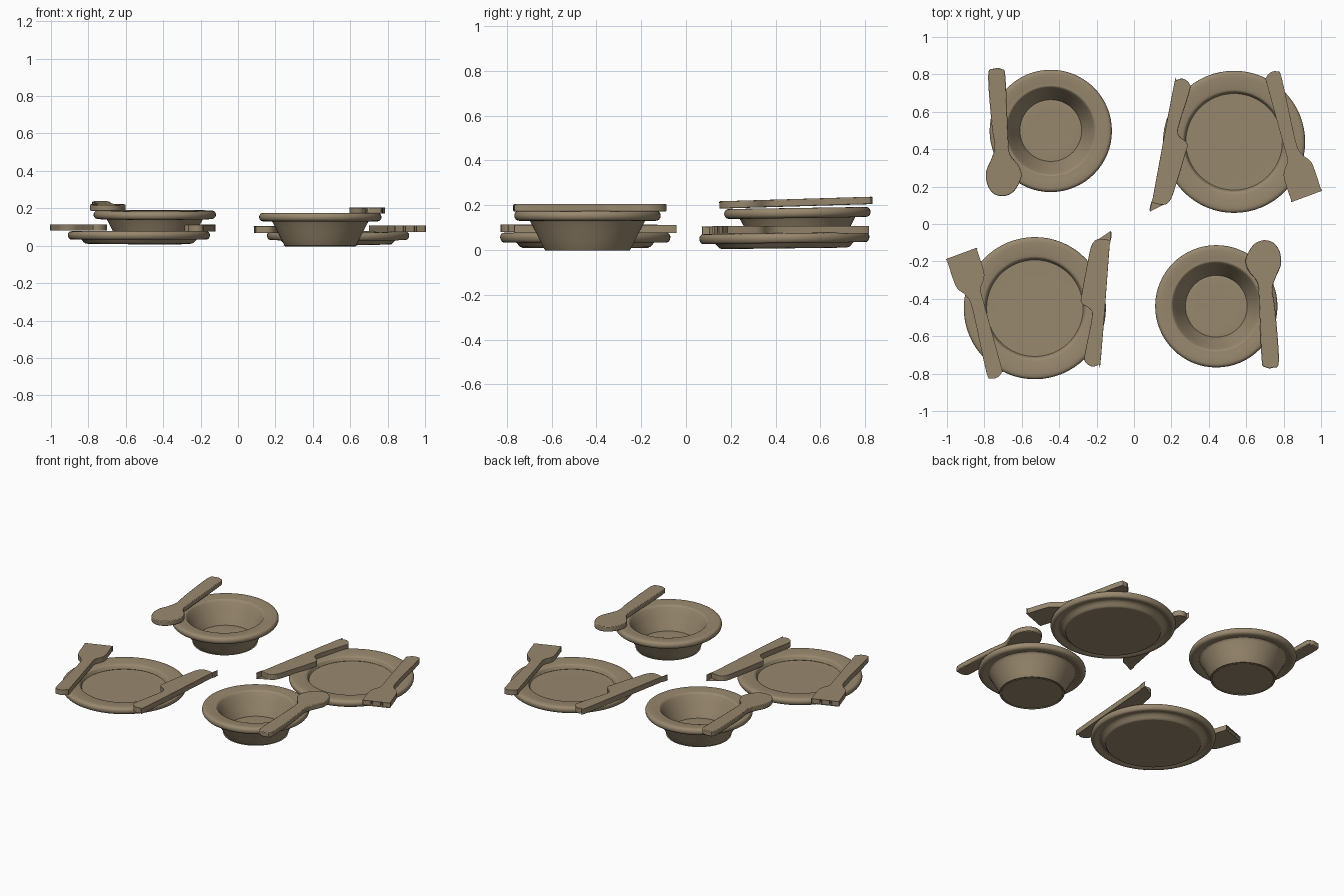
import bpy, bmesh, math
from mathutils import Vector

cube = bpy.data.objects.get("Cube")
if cube:
    bpy.data.objects.remove(cube, do_unlink=True)

COLOUR = (0.314, 0.246, 0.156, 1)
clay = bpy.data.materials.new("warm_tan")
clay.use_nodes = True
clay.diffuse_color = COLOUR
clay.node_tree.nodes["Principled BSDF"].inputs["Base Color"].default_value = COLOUR


def finish(bm, name, angle, bevel=0):
    bmesh.ops.recalc_face_normals(bm, faces=bm.faces)
    mesh = bpy.data.meshes.new(name)
    bm.to_mesh(mesh)
    bm.free()
    mesh.materials.append(clay)
    obj = bpy.data.objects.new(name, mesh)
    bpy.context.collection.objects.link(obj)
    if bevel:
        mod = obj.modifiers.new("soft_edges", "BEVEL")
        mod.width, mod.segments = bevel, 2
        mod.limit_method, mod.angle_limit = "ANGLE", math.radians(50)
    bpy.ops.object.select_all(action="DESELECT")
    obj.select_set(True)
    bpy.context.view_layer.objects.active = obj
    bpy.ops.object.shade_smooth_by_angle(angle=math.radians(angle))
    return obj


def smooth_path(points, closed, steps=4):
    """Catmull-Rom path; a doubled point makes a corner."""
    n, out = len(points), []
    pick = (lambda i: points[i % n]) if closed else (lambda i: points[max(0, min(i, n - 1))])
    for i in range(n if closed else n - 1):
        p, q, r, s = (Vector(pick(i + k)) for k in (-1, 0, 1, 2))
        for j in range(steps):
            t = j / steps
            v = (2 * q + (r - p) * t + (2 * p - 5 * q + 4 * r - s) * t ** 2
                 + (3 * q - p - 3 * r + s) * t ** 3) / 2
            if not out or (v - out[-1]).length > 0.001:
                out.append(v)
    if not closed:
        out.append(Vector(points[-1]))
    return out


def dish(name, profile, x, y):
    """Round dish turned from a profile of radius and height."""
    bm = bmesh.new()
    verts = [bm.verts.new((p.x, 0, p.y)) for p in smooth_path(profile, False, 3)]
    edges = [bm.edges.new(pair) for pair in zip(verts, verts[1:])]
    bmesh.ops.spin(bm, geom=verts + edges, cent=(0, 0, 0), axis=(0, 0, 1),
                   angle=math.tau, steps=64)
    bmesh.ops.remove_doubles(bm, verts=bm.verts, dist=0.0005)
    bmesh.ops.translate(bm, verts=bm.verts, vec=(x, y, 0))
    return finish(bm, name, 50)


def utensil(name, outline, z, thick):
    """Flat piece raised from its outline, with softened edges."""
    bm = bmesh.new()
    face = bm.faces.new([bm.verts.new((p.x, p.y, z)) for p in outline])
    top = bmesh.ops.extrude_face_region(bm, geom=[face])["geom"]
    bmesh.ops.translate(bm, vec=(0, 0, thick),
                        verts=[v for v in top if isinstance(v, bmesh.types.BMVert)])
    return finish(bm, name, 40, 0.006)


def opposite(obj, name, loc, tilt=0, turn=180):
    """Second copy across the table."""
    twin = obj.copy()
    twin.name = name
    twin.location = loc
    twin.rotation_euler = (tilt, 0, math.radians(turn))
    bpy.context.collection.objects.link(twin)


# plates
plate = dish("front_plate", [
    (0, .01), (.27, .01), (.27, .01), (.29, .014), (.31, .034), (.33, .042),
    (.355, .034), (.372, .037), (.38, .055), (.374, .072), (.35, .078), (.285, .073),
    (.268, .066), (.258, .046), (.24, .042), (0, .042)], -.53, -.45)
opposite(plate, "back_plate", (.005, -.01, -.008), -.012)

# bowls
bowl = dish("front_bowl", [
    (0, 0), (.185, 0), (.185, 0), (.195, .008), (.255, .125), (.27, .136),
    (.3, .13), (.32, .136), (.327, .153), (.32, .17), (.3, .175), (.25, .171),
    (.23, .158), (.17, .04), (.15, .03), (0, .028)], .44, -.44)
opposite(bowl, "back_bowl", (-.005, .06, .006), -.015)

# forks: three tines along the tip, then the neck and handle
tip, across, down = Vector((-1, -.195)), Vector((.16, .058)), Vector((.012, -.034))
tines = []
for i in range(3):
    start, end = i * .365, i * .365 + .27
    if i:
        tines.append(tip + across * start + down)
    tines += [tip + across * start, tip + across * end]
    if i < 2:
        tines.append(tip + across * end + down)
shaft = [(-.8, -.27), (-.82, -.345), (-.803, -.42), (-.71, -.76), (-.705, -.79),
         (-.73, -.82), (-.765, -.825), (-.79, -.79), (-.86, -.47), (-.892, -.39),
         (-.94, -.35), (-.962, -.31)]
fork = utensil("front_fork", smooth_path([p for t in tines for p in (t, t)] + shaft, True),
               .08, .034)
opposite(fork, "back_fork", (0, -.01, -.006))

# knives
knife = utensil("front_knife", smooth_path([
    (-.128, -.086), (-.128, -.086), (-.176, -.71), (-.19, -.75), (-.225, -.762),
    (-.262, -.735), (-.262, -.69), (-.225, -.5), (-.235, -.455), (-.282, -.42),
    (-.277, -.36), (-.245, -.19), (-.225, -.11), (-.19, -.08)], True), .076, .036)
opposite(knife, "back_knife", (-.041, .043, -.008), 0, 173.8)

# spoons
spoon = utensil("front_spoon", smooth_path([
    (.597, -.19), (.612, -.25), (.655, -.305), (.667, -.38), (.682, -.72),
    (.7, -.765), (.745, -.768), (.775, -.73), (.755, -.46), (.74, -.35),
    (.76, -.28), (.785, -.22), (.78, -.15), (.745, -.1), (.69, -.087),
    (.635, -.115)], True), .172, .033)
opposite(spoon, "back_spoon", (-.005, .068, .01), -.03)
